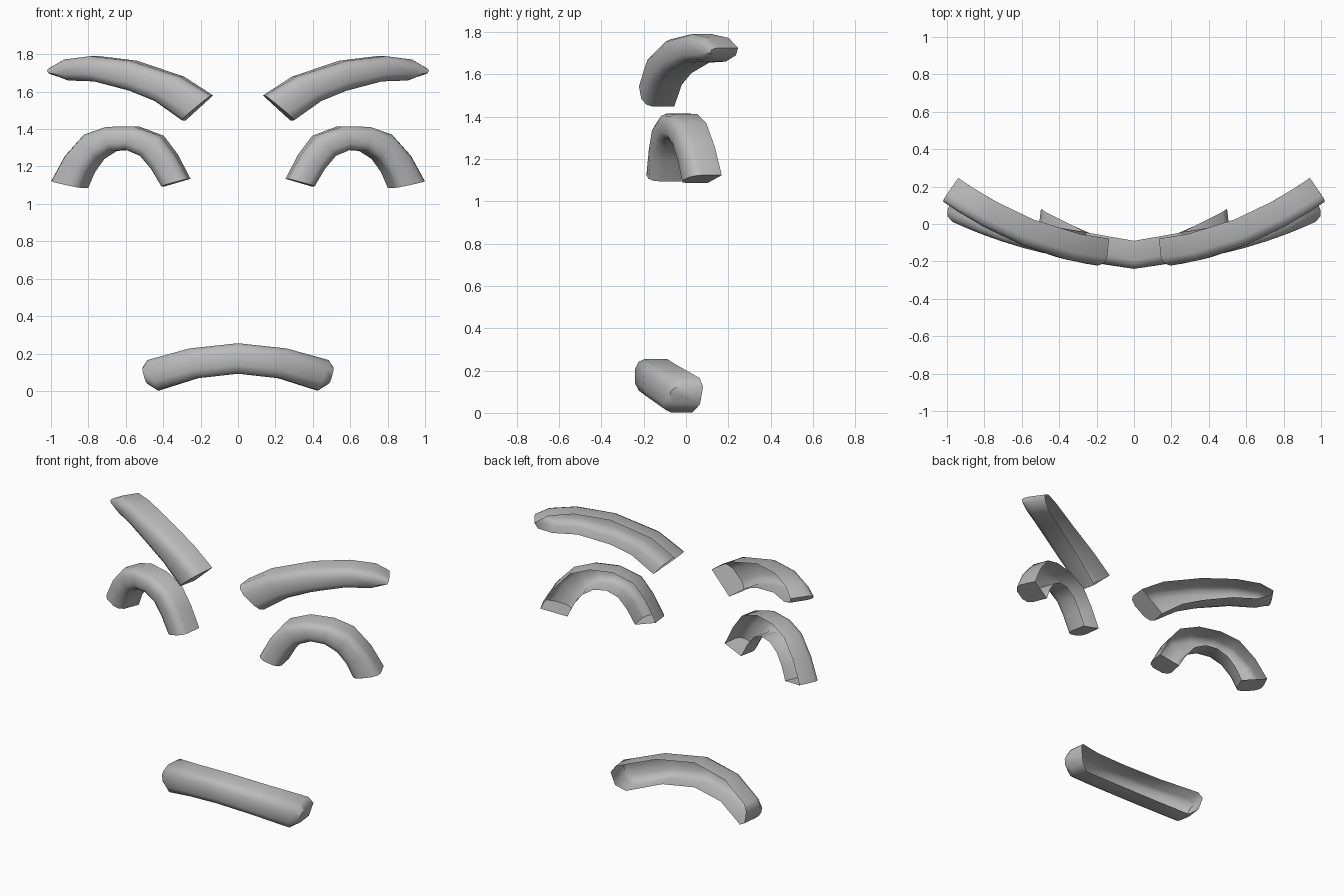
import bpy, bmesh, math

if "Cube" in bpy.data.objects:
    bpy.data.objects.remove(bpy.data.objects["Cube"])

grey = bpy.data.materials.new("plain_grey")
grey.diffuse_color = (0.5, 0.5, 0.5, 1)
grey.use_nodes = True
grey.node_tree.nodes["Principled BSDF"].inputs["Base Color"].default_value = grey.diffuse_color

# Open-backed section: (position from outer to inner edge, depth from the rim)
SECTION = [(0, .105), (0, 0), (.08, -.028), (.28, -.045),
           (.72, -.045), (.92, -.028), (1, 0), (1, .105)]


def band(name, stations, base, curve, tilt, side=1):
    """Sweep the section along outer/inner outline pairs laid on a curved face."""
    bm = bmesh.new()
    rows = []
    for ox, oz, ix, iz in stations:
        row = []
        for t, d in SECTION:
            x, z = ox + (ix - ox) * t, oz + (iz - oz) * t
            a = math.atan(2 * curve * x) * tilt
            row.append(bm.verts.new((side * (x - d * math.sin(a)),
                                     base + curve * x * x + d * math.cos(a), z)))
        rows.append(row)
    for a, b in zip(rows, rows[1:]):
        for i in range(len(SECTION) - 1):
            bm.faces.new((a[i], a[i + 1], b[i + 1], b[i]))
    # end caps
    bm.faces.new(rows[0][::-1])
    bm.faces.new(rows[-1])
    # the face strip must look forward
    bm.normal_update()
    bm.faces.ensure_lookup_table()
    if bm.faces[3].normal.y > 0:
        bmesh.ops.reverse_faces(bm, faces=bm.faces[:])
    me = bpy.data.meshes.new(name)
    bm.to_mesh(me)
    bm.free()
    me.materials.append(grey)
    ob = bpy.data.objects.new(name, me)
    bpy.context.collection.objects.link(ob)
    bpy.context.view_layer.objects.active = ob
    ob.select_set(True)
    bpy.ops.object.shade_smooth_by_angle(angle=math.radians(50))
    ob.select_set(False)


# Each station: outer x, outer z, inner x, inner z
EYE = [(.267, 1.134, .41, 1.094), (.337, 1.262, .465, 1.187), (.417, 1.364, .524, 1.257),
       (.556, 1.414, .60, 1.289), (.706, 1.412, .68, 1.283), (.824, 1.37, .75, 1.24),
       (.925, 1.257, .802, 1.17), (.998, 1.123, .84, 1.086)]
BROW = [(.144, 1.58, .30, 1.447), (.31, 1.68, .445, 1.55), (.577, 1.765, .58, 1.605),
        (.79, 1.79, .77, 1.655), (.93, 1.772, .91, 1.66), (1.0, 1.725, .985, 1.69)]
HALF_MOUTH = [(.26, .227, .22, .068), (.485, .165, .43, .003), (.51, .125, .487, .04)]
MOUTH = [(-a, b, -c, d) for a, b, c, d in HALF_MOUTH[::-1]] + [(0, .255, 0, .092)] + HALF_MOUTH

for label, s in (("right", 1), ("left", -1)):
    band(label + "_eye_arch", EYE, -.165, .24, 1, s)
    band(label + "_brow", BROW, -.19, .35, 1, s)
band("mouth", MOUTH, -.195, .66, .2)
